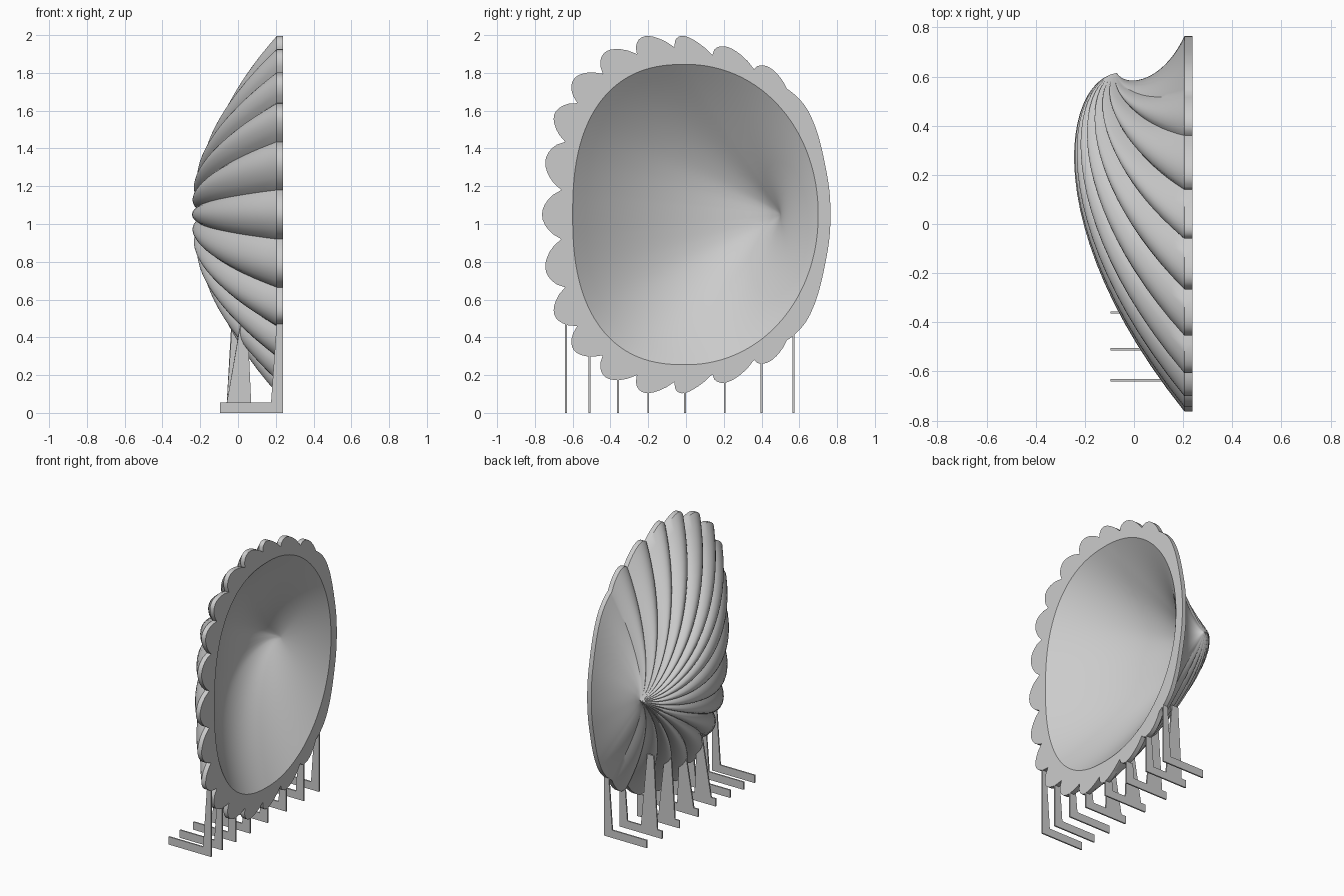
import bpy, bmesh, math
from mathutils import Vector

if "Cube" in bpy.data.objects:
    bpy.data.objects.remove(bpy.data.objects["Cube"])

mat = bpy.data.materials.new("pale grey")
mat.diffuse_color = (0.6, 0.6, 0.6, 1)
mat.use_nodes = True
mat.node_tree.nodes["Principled BSDF"].inputs["Base Color"].default_value = mat.diffuse_color
ZC = 1.05                     # height of the shell's mirror plane
RIM0, RIM1 = 0.205, 0.237     # back and front of the flat rim


def finish(bm, name, smooth=False):
    bmesh.ops.remove_doubles(bm, verts=bm.verts, dist=1e-5)
    bmesh.ops.recalc_face_normals(bm, faces=bm.faces)
    me = bpy.data.meshes.new(name)
    bm.to_mesh(me)
    bm.free()
    ob = bpy.data.objects.new(name, me)
    bpy.context.collection.objects.link(ob)
    me.materials.append(mat)
    if smooth:
        bpy.ops.object.select_all(action='DESELECT')
        ob.select_set(True)
        bpy.context.view_layer.objects.active = ob
        bpy.ops.object.shade_smooth_by_angle(angle=math.radians(32))
    return ob


# Rim notches (y, height above the mirror plane), and the bulge of each rib between them
upper = [(-.66, .13), (-.64, .385), (-.575, .59), (-.44, .745), (-.26, .85), (-.06, .885),
         (.14, .845), (.36, .77), (.535, .665), (.67, .5), (.745, .22), (.765, 0)]
notches = [Vector(p) for p in upper + [(y, -z) for y, z in reversed(upper[:-1])]]
half = [.093, .09, .09, .09, .088, .085, .08, .055, .008, .0, .0]
bulges = half + half[::-1] + [.1]


def catmull(a, b, c, d, s):
    return 0.5 * (2*b + (c - a)*s + (2*a - 5*b + 4*c - d)*s*s + (3*b - a - 3*c + d)*s**3)


# Outline samples: (smooth base point, scalloped point, bulge amount)
outline = []
n, SUB = len(notches), 10
for i in range(n):
    a, b, c, d = (notches[(i + k) % n] for k in (-1, 0, 1, 2))
    away = ((b + c) / 2 - Vector((.56, 0))).normalized()
    for j in range(SUB):
        s = j / SUB
        base = catmull(a, b, c, d, s)
        h = bulges[i] * math.sin(math.pi * s) ** 0.7 if j else 0
        outline.append((base, base + away * h, h))


def lerp(a, b, w):
    return a + (b - a) * w


def strand(apex, c1, c2, end, t):
    u = 1 - t
    return u**3 * apex + 3*u*u*t * c1 + 3*u*t*t * c2 + t**3 * end


def mouth(p):
    """Smooth oval edge of the hollow, in the direction of p."""
    semi, k = (.7, 2.05) if p.x > 0 else (.6, 2.45)
    return p / ((abs(p.x) / semi) ** k + (abs(p.y) / .795) ** k) ** (1 / k)


def surface_point(base, edge, h, t, inner):
    """Point on the line running from the beak (t=0) to the rim (t=1)."""
    w = min(1, max(0, (.765 - base.x) / 1.425))
    if inner:
        e = mouth(base)
        apex, end = Vector((-.02, .5, 0)), Vector((RIM1, e.x, e.y))
        c1 = lerp(Vector((.03, .5, 0)), Vector((-.2, .48, 0)), w)
        c2 = lerp(Vector((.13, .55, 0)), Vector((-.28, -.04, 0)), w)
    else:
        e = edge
        apex, end = Vector((-.07, .615, 0)), Vector((RIM0, e.x, e.y))
        c1 = lerp(Vector((-.03, .55, 0)), Vector((-.27, .58, 0)), w)
        c2 = lerp(Vector((.12, .58, 0)), Vector((-.33, -.02, 0)), w)
        c1.x -= h * .25
        c2.x -= h * .6
    c1.z, c2.z = .09 * e.y, .49 * e.y
    return strand(apex, c1, c2, end, t) + Vector((0, 0, ZC))


# Scallop shell: ribbed outside, flat rim, smooth hollow inside
bm = bmesh.new()
T = 24
rings = [[surface_point(*o, k / T, False) for o in outline] for k in range(T + 1)]
rings.append([Vector((RIM1, o[1].x, o[1].y + ZC)) for o in outline])
rings += [[surface_point(*o, k / T, True) for o in outline] for k in range(T, -1, -1)]
vr = [[bm.verts.new(p) for p in r] for r in rings]
m = len(outline)
for r0, r1 in zip(vr, vr[1:]):
    for j in range(m):
        k = (j + 1) % m
        bm.faces.new((r0[j], r0[k], r1[k], r1[j]))
finish(bm, "scallop_shell", True)


def plate(name, y, profile, th=.01):
    """Flat upright plate cut from an x-z profile."""
    bm = bmesh.new()
    f = bm.faces.new([bm.verts.new((x, y - th / 2, z)) for x, z in profile])
    ext = bmesh.ops.extrude_face_region(bm, geom=[f])
    bmesh.ops.translate(bm, vec=(0, th, 0),
                        verts=[v for v in ext["geom"] if isinstance(v, bmesh.types.BMVert)])
    return finish(bm, name)


# Stand plates: foot with a tapered post up to the rim
posts = [(-.635, .48), (-.51, .31), (-.36, .19), (-.2, .125), (-.005, .125),
         (.205, .16), (.4, .27), (.57, .42)]
for i, (y, top) in enumerate(posts):
    inset = .175 + .03 * min(1, top / .48)
    plate(f"stand_foot_{i}", y, [(-.095, 0), (RIM1, 0), (RIM1, top), (inset, top),
                                 (.175, .055), (-.095, .055)])

# Tapered props under the back of the shell
for i, (y, x0, x1, top) in enumerate([(-.2, .015, .05, .48), (-.005, .01, .05, .46),
                                      (.205, -.03, .02, .49), (.4, -.03, .02, .57)]):
    plate(f"shell_prop_{i}", y, [(-.06, .05), (.07, .05), (x1, top), (x0, top)])
